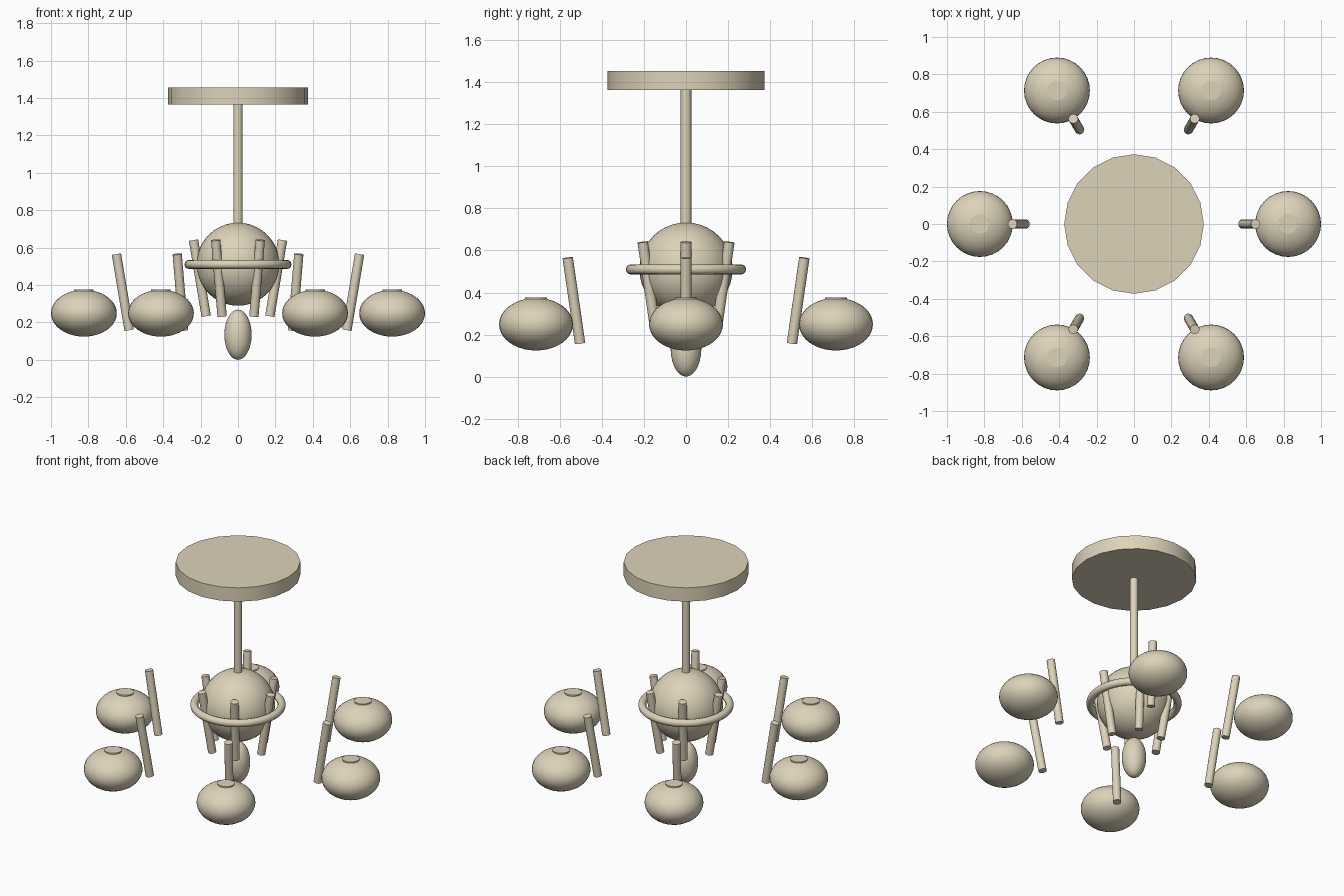
import bpy
import math
from mathutils import Vector

default = bpy.data.objects.get("Cube")
if default:
    bpy.data.objects.remove(default, do_unlink=True)

ARMS = 6

# One warm beige finish for the whole fixture
finish = bpy.data.materials.new("warm_beige")
finish.use_nodes = True
colour = (0.73, 0.65, 0.49, 1)
finish.diffuse_color = colour
finish.node_tree.nodes["Principled BSDF"].inputs["Base Color"].default_value = colour


def finish_part(name):
    """Name the active object, colour it and smooth its curved faces."""
    obj = bpy.context.object
    obj.name = name
    obj.data.materials.append(finish)
    bpy.ops.object.transform_apply(location=False, rotation=True, scale=True)
    bpy.ops.object.shade_smooth_by_angle(angle=math.radians(40))
    return obj


def rod(name, start, end, radius, sides=16):
    """Capped cylinder running between two points."""
    start, end = Vector(start), Vector(end)
    axis = end - start
    bpy.ops.mesh.primitive_cylinder_add(
        vertices=sides, radius=radius, depth=axis.length, location=(start + end) / 2)
    bpy.context.object.rotation_euler = axis.to_track_quat("Z", "Y").to_euler()
    return finish_part(name)


def ellipsoid(name, centre, width, height):
    """Round body with the given half width and half height."""
    bpy.ops.mesh.primitive_uv_sphere_add(segments=32, ring_count=20, location=centre)
    bpy.context.object.scale = (width, width, height)
    return finish_part(name)


# Ceiling plate, stem and central body
rod("ceiling_plate", (0, 0, 1.364), (0, 0, 1.455), 0.373, 20)
rod("stem", (0, 0, 0.7), (0, 0, 1.37), 0.025)
ellipsoid("central_ball", (0, 0, 0.511), 0.222, 0.222)
ellipsoid("bottom_finial", (0, 0, 0.134), 0.073, 0.134)

# Ring around the central ball
bpy.ops.mesh.primitive_torus_add(
    major_radius=0.262, minor_radius=0.024, major_segments=48, minor_segments=12,
    location=(0, 0, 0.51))
finish_part("ring")

# Six arms: an inner rod, an outer rod and a globe with a small cap
for i in range(ARMS):
    angle = math.tau * i / ARMS

    def polar(r, z):
        return (r * math.cos(angle), r * math.sin(angle), z)

    n = i + 1
    rod(f"inner_rod_{n}", polar(0.17, 0.233), polar(0.238, 0.64), 0.025)
    rod(f"outer_rod_{n}", polar(0.582, 0.158), polar(0.65, 0.565), 0.025)
    ellipsoid(f"globe_{n}", polar(0.824, 0.249), 0.176, 0.125)
    rod(f"globe_cap_{n}", polar(0.824, 0.3), polar(0.824, 0.376), 0.052)
